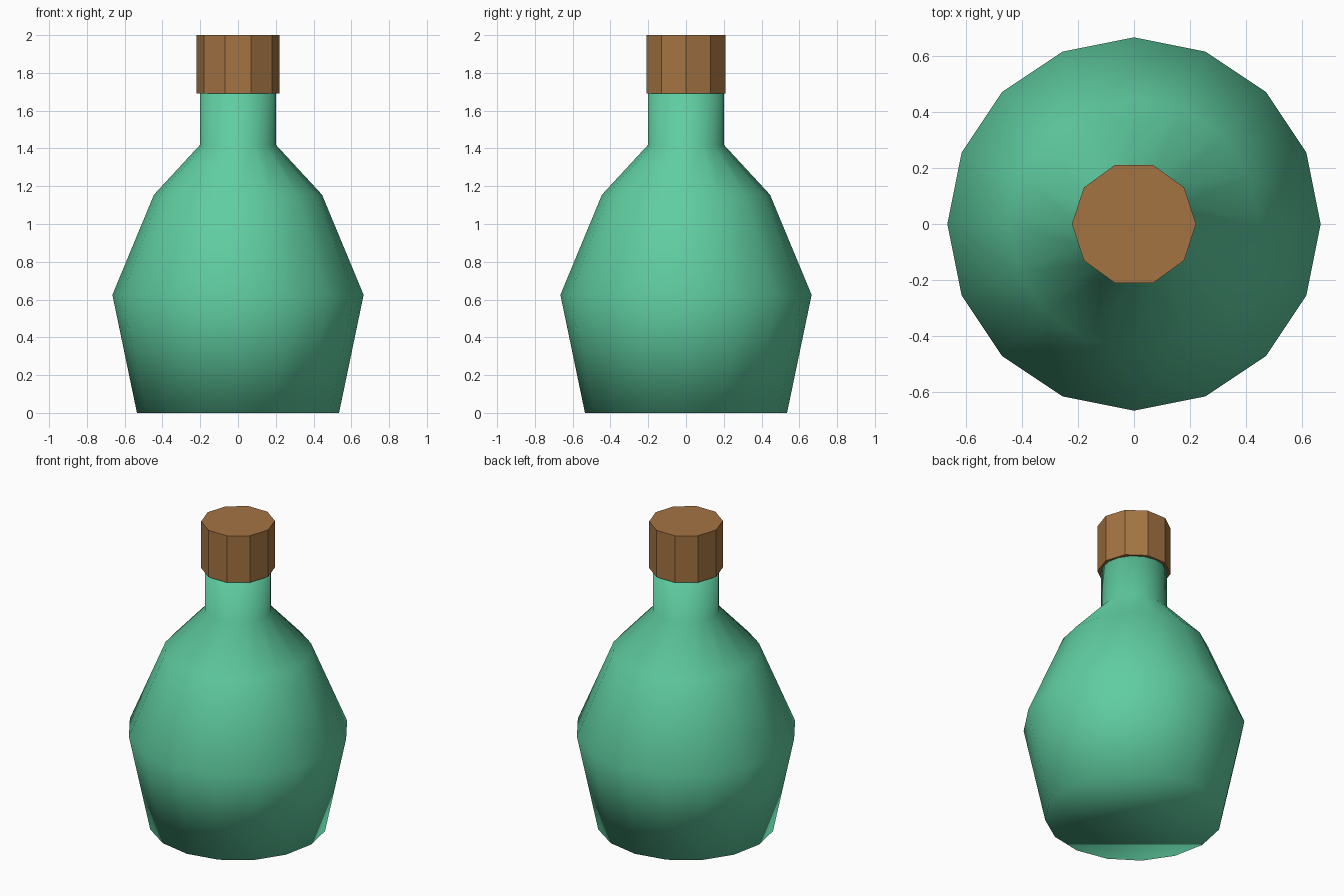
import bpy, bmesh, math

if "Cube" in bpy.data.objects:
    bpy.data.objects.remove(bpy.data.objects["Cube"])


def material(name, color):
    m = bpy.data.materials.new(name)
    m.diffuse_color = color
    m.use_nodes = True
    m.node_tree.nodes["Principled BSDF"].inputs["Base Color"].default_value = m.diffuse_color
    return m


def lathe(name, profile, sides, mat, smooth):
    """Closed solid of revolution from (radius, height) points."""
    bm = bmesh.new()
    rings = [[bm.verts.new((r * math.cos(2 * math.pi * i / sides),
                            r * math.sin(2 * math.pi * i / sides), z))
              for i in range(sides)] for r, z in profile]
    for low, high in zip(rings, rings[1:]):
        for i in range(sides):
            j = (i + 1) % sides
            bm.faces.new((low[i], low[j], high[j], high[i]))
    bm.faces.new(rings[0][::-1])
    bm.faces.new(rings[-1])
    for f in bm.faces:
        f.smooth = smooth
    mesh = bpy.data.meshes.new(name)
    bm.to_mesh(mesh)
    bm.free()
    mesh.materials.append(mat)
    obj = bpy.data.objects.new(name, mesh)
    bpy.context.collection.objects.link(obj)
    return obj


glass = material("green_glass", (0.115, 0.61, 0.355, 1))
cork = material("cork", (0.37, 0.175, 0.055, 1))

# Glass body and neck, smooth all over including the base rim
lathe("bottle_body",
      [(0.535, 0), (0.665, 0.625), (0.445, 1.155), (0.2, 1.42), (0.2, 1.75)],
      16, glass, True)

# Faceted stopper
lathe("stopper", [(0.221, 1.69), (0.221, 2.0)], 10, cork, False)
